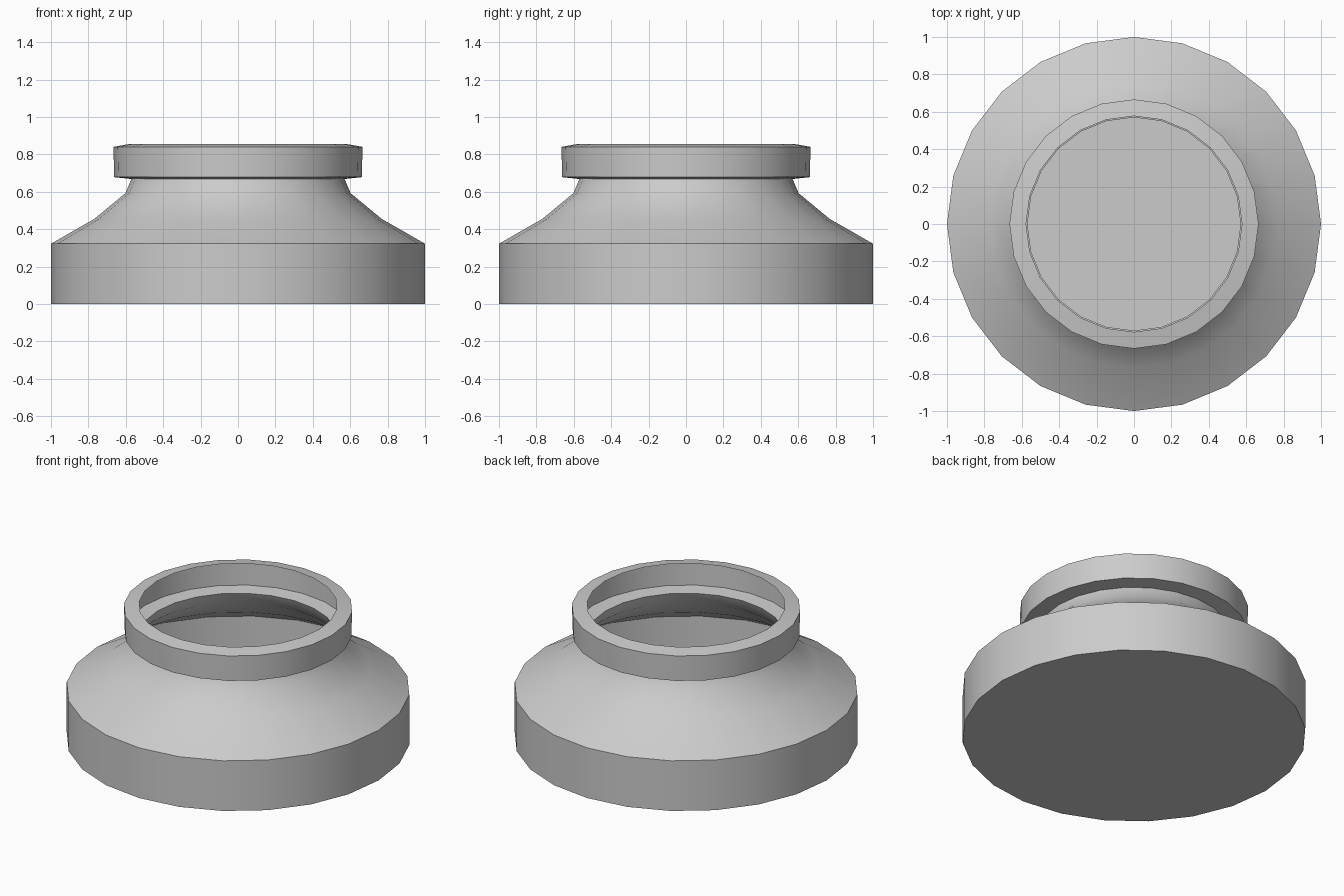
import bpy
import bmesh
from math import cos, sin, tau, radians

if "Cube" in bpy.data.objects:
    bpy.data.objects.remove(bpy.data.objects["Cube"])

SIDES = 24


def lathe(name, profile, close_bottom=False):
    """Revolve (radius, z) points into an open, thin shell facing outward."""
    bm = bmesh.new()
    rings = [[bm.verts.new((r * cos(tau * i / SIDES), r * sin(tau * i / SIDES), z))
              for i in range(SIDES)] for r, z in profile]
    for low, high in zip(rings, rings[1:]):
        for i in range(SIDES):
            j = (i + 1) % SIDES
            bm.faces.new((low[i], low[j], high[j], high[i]))
    if close_bottom:
        bm.faces.new(rings[0][::-1])
    mesh = bpy.data.meshes.new(name)
    bm.to_mesh(mesh)
    bm.free()
    obj = bpy.data.objects.new(name, mesh)
    bpy.context.collection.objects.link(obj)
    bpy.ops.object.select_all(action='DESELECT')
    obj.select_set(True)
    bpy.context.view_layer.objects.active = obj
    bpy.ops.object.shade_smooth_by_angle(angle=radians(35))
    return obj


# Hollow body: straight base wall, curved shoulder, narrow neck
lathe("pot_body", [(1.0, 0.0), (1.0, 0.322), (0.768, 0.455),
                   (0.602, 0.592), (0.57, 0.668)], close_bottom=True)

# Overhanging collar: underside, outer wall and sloped lip, open inside
lathe("rim_collar", [(0.57, 0.668), (0.662, 0.678),
                     (0.666, 0.84), (0.577, 0.856)])
